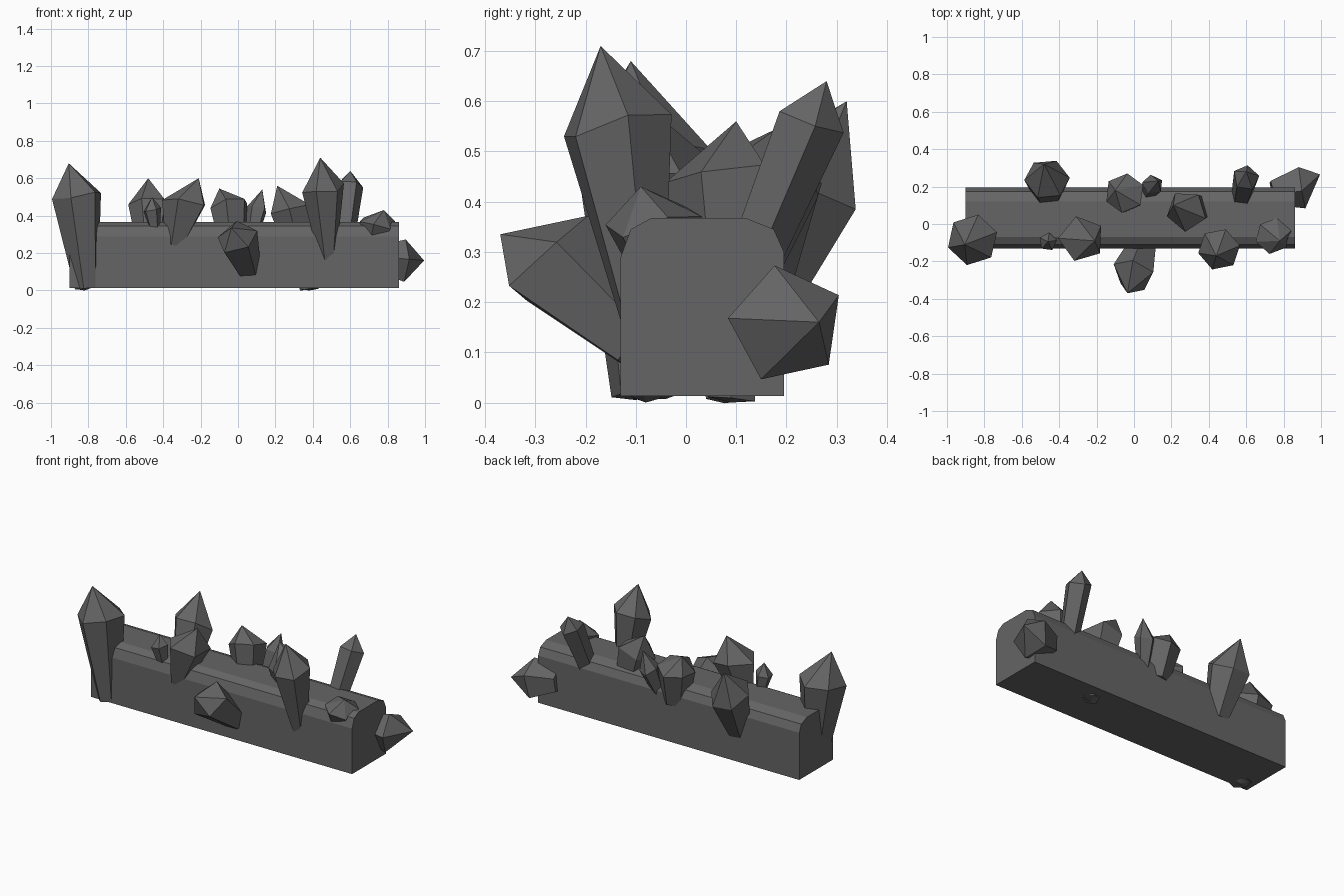
import bpy, bmesh, math, random
from mathutils import Vector

if "Cube" in bpy.data.objects:
    bpy.data.objects.remove(bpy.data.objects["Cube"])

random.seed(4)
stone = bpy.data.materials.new("dark grey stone")
stone.diffuse_color = (0.13, 0.13, 0.13, 1)
stone.use_nodes = True
stone.node_tree.nodes["Principled BSDF"].inputs["Base Color"].default_value = stone.diffuse_color


def finish(name, bm):
    bmesh.ops.recalc_face_normals(bm, faces=bm.faces)
    me = bpy.data.meshes.new(name)
    bm.to_mesh(me)
    bm.free()
    me.materials.append(stone)
    ob = bpy.data.objects.new(name, me)
    bpy.context.collection.objects.link(ob)


def crystal(name, base, shoulder, tip, r_base, r_shoulder, sides=5, phase=0.0):
    """Tapered prism from base to shoulder, closed by a pointed cap."""
    base, shoulder, tip = Vector(base), Vector(shoulder), Vector(tip)
    axis = (shoulder - base).normalized()
    u = (Vector((1, 0, 0)) - axis * axis.x)
    if u.length < 0.4:
        u = Vector((0, 1, 0)) - axis * axis.y
    u.normalize()
    v = axis.cross(u)
    bm = bmesh.new()
    low, high = [], []
    for i in range(sides):
        a = phase + math.tau * i / sides
        d = u * math.cos(a) + v * math.sin(a)
        low.append(bm.verts.new(base + d * r_base))
        lift = axis * random.uniform(-0.18, 0.18) * r_shoulder
        high.append(bm.verts.new(shoulder + d * r_shoulder + lift))
    top = bm.verts.new(tip)
    bm.faces.new(low)
    for i in range(sides):
        j = (i + 1) % sides
        bm.faces.new((low[i], low[j], high[j], high[i]))
        bm.faces.new((high[i], high[j], top))
    finish(name, bm)


# Beam: chamfered profile extruded along x
profile = [(-0.13, 0.013), (0.195, 0.013), (0.195, 0.30), (0.175, 0.345),
           (0.12, 0.367), (-0.07, 0.367), (-0.11, 0.345), (-0.13, 0.29)]
bm = bmesh.new()
face = bm.faces.new([bm.verts.new((-0.9, y, z)) for y, z in profile])
ext = bmesh.ops.extrude_face_region(bm, geom=[face], use_keep_orig=True)
bmesh.ops.translate(bm, vec=(1.76, 0, 0),
                    verts=[g for g in ext["geom"] if isinstance(g, bmesh.types.BMVert)])
finish("beam", bm)

# Crystals: name, base, shoulder centre, tip, radii, sides, phase
crystal("left_end_crystal", (-0.81, -0.085, 0.012), (-0.865, -0.085, 0.52), (-0.905, -0.11, 0.68), 0.065, 0.138, 6, 0.3)
crystal("tall_front_crystal", (0.48, -0.085, 0.16), (0.455, -0.135, 0.545), (0.44, -0.17, 0.71), 0.045, 0.115, 6, 0.2)
crystal("back_left_crystal", (-0.46, 0.14, 0.18), (-0.465, 0.24, 0.44), (-0.48, 0.32, 0.60), 0.07, 0.122, 6, 0.1)
crystal("small_front_crystal", (-0.44, -0.08, 0.30), (-0.46, -0.095, 0.43), (-0.46, -0.095, 0.50), 0.025, 0.05, 5, 0.2)
crystal("leaning_front_crystal", (-0.34, -0.09, 0.24), (-0.28, -0.08, 0.47), (-0.21, -0.09, 0.60), 0.05, 0.125, 5, 0.6)
crystal("back_middle_crystal", (-0.03, 0.14, 0.25), (-0.05, 0.165, 0.46), (-0.10, 0.18, 0.545), 0.075, 0.108, 6, 0.4)
crystal("small_back_crystal", (0.07, 0.16, 0.28), (0.10, 0.21, 0.43), (0.13, 0.23, 0.54), 0.035, 0.058, 5, 0.5)
crystal("top_crystal", (0.38, 0.09, 0.01), (0.28, 0.07, 0.44), (0.21, 0.10, 0.56), 0.05, 0.112, 5, 0.9)
crystal("long_back_crystal", (0.57, 0.13, 0.28), (0.60, 0.25, 0.57), (0.60, 0.28, 0.64), 0.055, 0.072, 5, 0.2)
crystal("right_end_crystal", (0.74, 0.17, 0.17), (0.89, 0.20, 0.155), (0.995, 0.265, 0.16), 0.07, 0.12, 5, 0.5)
crystal("right_front_crystal", (0.72, -0.04, 0.25), (0.745, -0.065, 0.365), (0.78, -0.09, 0.43), 0.06, 0.098, 6, 0.3)
crystal("front_crystal", (0.055, -0.09, 0.12), (-0.005, -0.265, 0.28), (-0.035, -0.37, 0.335), 0.07, 0.115, 5, 0.3)
# Underside pieces that just break through the beam base
crystal("front_foot", (-0.82, -0.085, 0.06), (-0.82, -0.085, 0.01), (-0.82, -0.08, 0.0), 0.06, 0.04, 6)
crystal("middle_foot", (0.38, 0.09, 0.06), (0.38, 0.09, 0.006), (0.38, 0.09, 0.0), 0.05, 0.05, 5)
